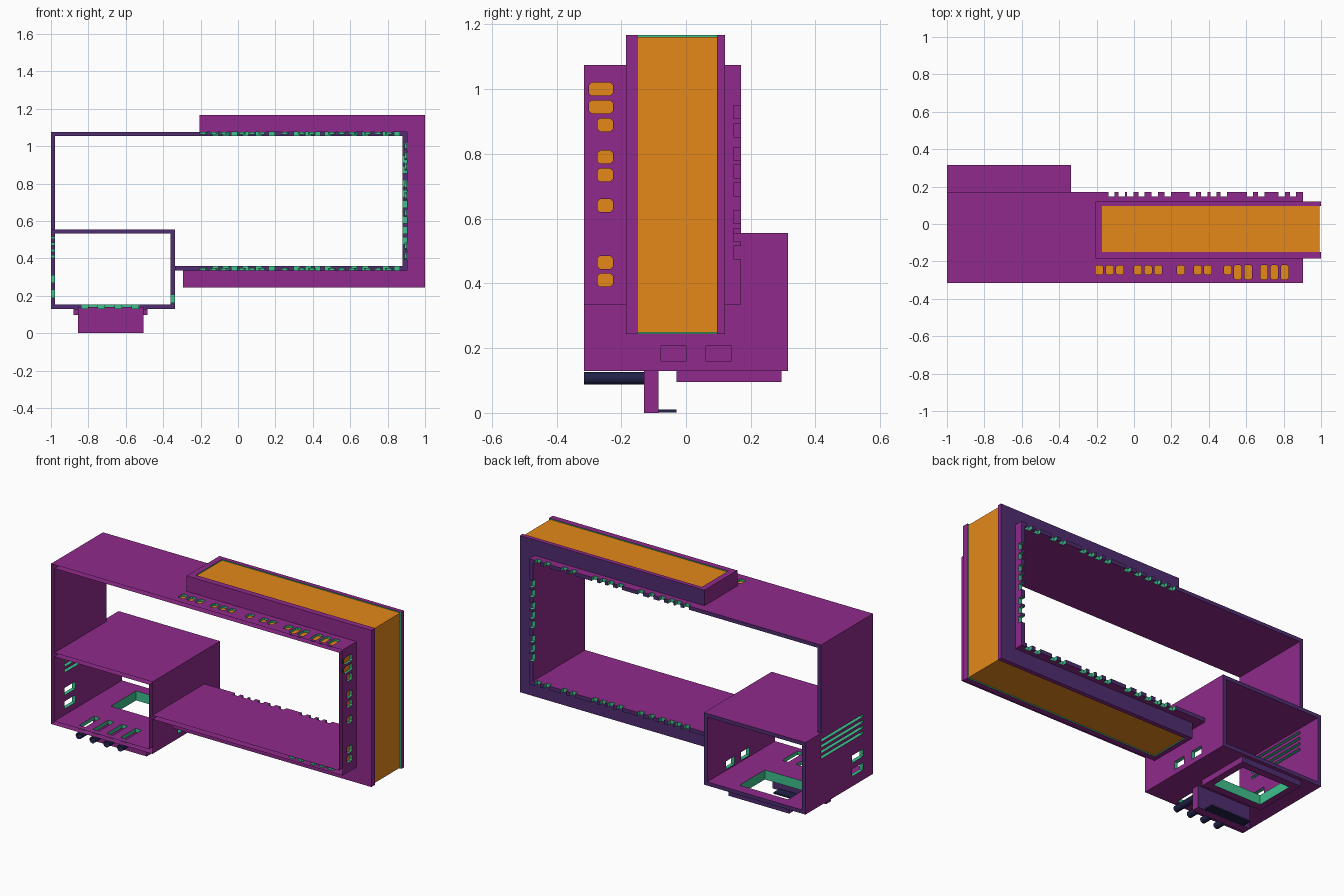
import bpy, bmesh
from mathutils import Vector

if "Cube" in bpy.data.objects:
    bpy.data.objects.remove(bpy.data.objects["Cube"])


def material(name, rgb):
    m = bpy.data.materials.new(name)
    m.diffuse_color = (*rgb, 1)
    m.use_nodes = True
    m.node_tree.nodes["Principled BSDF"].inputs["Base Color"].default_value = m.diffuse_color
    return m


MATS = [material("purple", (0.275, 0.023, 0.26)), material("teal", (0.05, 0.53, 0.27)),
        material("orange", (0.78, 0.25, 0.010)), material("navy", (0.015, 0.015, 0.065)),
        material("indigo", (0.08, 0.027, 0.165))]
PURPLE, TEAL, ORANGE, NAVY, INDIGO = range(5)


def prism(bm, pts, vec, side=PURPLE, start=PURPLE, end=PURPLE, sides=None):
    """Extrude a 3D polygon along vec; sides can list a colour per edge."""
    a = [bm.verts.new(p) for p in pts]
    b = [bm.verts.new(Vector(p) + Vector(vec)) for p in pts]
    n = len(a)
    bm.faces.new(a).material_index = start
    bm.faces.new(b[::-1]).material_index = end
    for i in range(n):
        f = bm.faces.new((a[i], b[i], b[(i + 1) % n], a[(i + 1) % n]))
        f.material_index = sides[i] if sides else side


def box(bm, x, y, z, mat=PURPLE):
    pts = [(x[0], y[0], z[0]), (x[1], y[0], z[0]), (x[1], y[1], z[0]), (x[0], y[1], z[0])]
    prism(bm, pts, (0, 0, z[1] - z[0]), mat, mat, mat)


def xz_prism(bm, profile, y, **kw):
    prism(bm, [(px, y[0], pz) for px, pz in profile], (0, y[1] - y[0], 0), **kw)


def make(name, bm):
    bmesh.ops.recalc_face_normals(bm, faces=bm.faces[:])
    me = bpy.data.meshes.new(name)
    bm.to_mesh(me)
    bm.free()
    for m in MATS:
        me.materials.append(m)
    ob = bpy.data.objects.new(name, me)
    bpy.context.collection.objects.link(ob)
    return ob


def cut(target, bm):
    tool = make("cutter", bm)
    tool.hide_render = True
    mod = target.modifiers.new("cut", 'BOOLEAN')
    mod.operation, mod.solver, mod.object = 'DIFFERENCE', 'EXACT', tool
    bpy.context.view_layer.objects.active = target
    bpy.ops.object.modifier_apply(modifier=mod.name)
    bpy.data.objects.remove(tool, do_unlink=True)


def paint_back(ob):
    """Purple faces looking backwards are indigo."""
    for p in ob.data.polygons:
        if p.material_index == PURPLE and p.normal.y > 0.9:
            p.material_index = INDIGO


FRONT = -0.315
# --- frame shell: tall block, with the low left block running further back
bm = bmesh.new()
xz_prism(bm, [(-1, 0.13), (-0.338, 0.13), (-0.338, 0.335), (0.903, 0.335), (0.903, 1.075),
              (-1, 1.075)], (FRONT, 0.315))
frame = make("frame_shell", bm)
bm = bmesh.new()  # step at the back
xz_prism(bm, [(-1.1, 0.555), (-0.338, 0.555), (-0.338, 0.2), (1.1, 0.2), (1.1, 1.2), (-1.1, 1.2)],
         (0.17, 0.5))
cut(frame, bm)
bm = bmesh.new()  # the two open rooms
xz_prism(bm, [(-0.978, 0.555), (-0.338, 0.555), (-0.338, 0.358), (0.88, 0.358), (0.88, 1.053),
              (-0.978, 1.053)], (-0.5, 0.5))
box(bm, (-0.978, -0.36), (-0.5, 0.5), (0.152, 0.533))
cut(frame, bm)
paint_back(frame)


def octagon(u, v, hu, hv, c=0.008):
    return [(u - hu + c, v - hv), (u + hu - c, v - hv), (u + hu, v - hv + c), (u + hu, v + hv - c),
            (u + hu - c, v + hv), (u - hu + c, v + hv), (u - hu, v + hv - c), (u - hu, v - hv + c)]


# --- lit windows sunk into the front strip of the outer walls
bm = bmesh.new()
narrow_x = [-0.185, -0.13, -0.075, 0.02, 0.075, 0.13, 0.25, 0.34, 0.395, 0.5]
wide_x = [0.555, 0.61, 0.695, 0.75, 0.805]
for xs, yc, hy in ((narrow_x, -0.246, 0.025), (wide_x, -0.258, 0.038)):
    for x in xs:
        ring = octagon(x, yc, 0.02, hy)
        for z, d in ((1.062, 0.1), (0.348, -0.1)):
            prism(bm, [(u, v, z) for u, v in ring], (0, 0, d), TEAL, ORANGE, TEAL)
narrow_z = [0.89, 0.79, 0.735, 0.64, 0.465, 0.41]
for zs, yc, hy in ((narrow_z, -0.25, 0.024), ([1.0, 0.945], -0.263, 0.037)):
    for z in zs:
        prism(bm, [(0.89, u, v) for u, v in octagon(yc, z, hy, 0.02)], (0.1, 0, 0),
              TEAL, ORANGE, TEAL)

# --- open notches along the back edge of the same walls
notch_x = [-0.12, -0.065, -0.02, 0.04, 0.11, 0.18, 0.315, 0.375, 0.425, 0.48, 0.62, 0.68,
           0.79, 0.85]
for x in notch_x:
    for z in ((0.3, 0.4), (1.02, 1.1)):
        box(bm, (x - 0.017, x + 0.017), (0.147, 0.2), z, TEAL)
for z in [0.93, 0.873, 0.8, 0.745, 0.69, 0.605, 0.55, 0.495]:
    box(bm, (0.85, 0.95), (0.147, 0.2), (z - 0.02, z + 0.02), TEAL)

# --- vents and ports of the low block
for z in (0.41, 0.443, 0.476, 0.51):
    box(bm, (-1.1, -0.95), (-0.22, 0.17), (z - 0.008, z + 0.008), TEAL)
for z in (0.21, 0.29):
    box(bm, (-1.1, -0.95), (-0.22, -0.12), (z - 0.022, z + 0.022), TEAL)
for y in ((-0.077, 0), (0.062, 0.14)):
    box(bm, (-0.4, -0.3), y, (0.16, 0.207), TEAL)
ROD_X = [-0.82, -0.73, -0.64, -0.55]
for x in ROD_X:
    box(bm, (x - 0.02, x + 0.02), (-0.28, -0.14), (0.1, 0.2), TEAL)
HATCH_X, HATCH_Y = (-0.84, -0.525), (0.015, 0.25)
box(bm, HATCH_X, HATCH_Y, (0.1, 0.2), TEAL)
cut(frame, bm)

# the front rim is open, showing the hollow walls
bm = bmesh.new()
bm.from_mesh(frame.data)
rim = [f for f in bm.faces if all(abs(v.co.y - FRONT) < 1e-4 for v in f.verts)]
bmesh.ops.delete(bm, geom=rim, context='FACES')
bm.to_mesh(frame.data)
bm.free()

# --- C-shaped light band around the right end, with a recessed orange strip
bm = bmesh.new()
xz_prism(bm, [(-0.205, 1.167), (1, 1.167), (1, 0.243), (-0.295, 0.243), (-0.295, 0.335),
              (0.903, 0.335), (0.903, 1.075), (-0.205, 1.075)], (-0.185, 0.12))
band = make("light_band", bm)
bm = bmesh.new()
xz_prism(bm, [(-0.17, 1.161), (0.992, 1.161), (0.992, 0.249), (-0.265, 0.249), (-0.265, 0.2),
              (1.1, 0.2), (1.1, 1.25), (-0.17, 1.25)], (-0.15, 0.095), start=TEAL, end=TEAL,
         sides=[ORANGE, ORANGE, ORANGE, TEAL, TEAL, TEAL, TEAL, TEAL])
cut(band, bm)
paint_back(band)

# --- collar under the floor hatch
bm = bmesh.new()
box(bm, (-0.88, -0.485), (-0.03, 0.295), (0.096, 0.13))
collar = make("hatch_collar", bm)
bm = bmesh.new()
box(bm, HATCH_X, HATCH_Y, (0.0, 0.2), TEAL)
cut(collar, bm)
paint_back(collar)

# --- hanging plate and the plain dark bar at its foot
bm = bmesh.new()
box(bm, (-0.855, -0.505), (-0.13, -0.085), (0, 0.14))
paint_back(make("hanging_plate", bm))
bm = bmesh.new()
box(bm, (-0.81, -0.55), (-0.085, -0.03), (0.001, 0.01), NAVY)
make("plate_bar", bm)

# --- open tubes under the floor
bm = bmesh.new()
for x in ROD_X:
    geo = bmesh.ops.create_cone(bm, cap_ends=False, segments=12, radius1=0.019, radius2=0.019,
                                depth=0.185)
    for v in geo["verts"]:
        v.co = Vector((v.co.x + x, v.co.z - 0.2225, v.co.y + 0.107))
for f in bm.faces:
    f.material_index = NAVY
make("tubes", bm)
